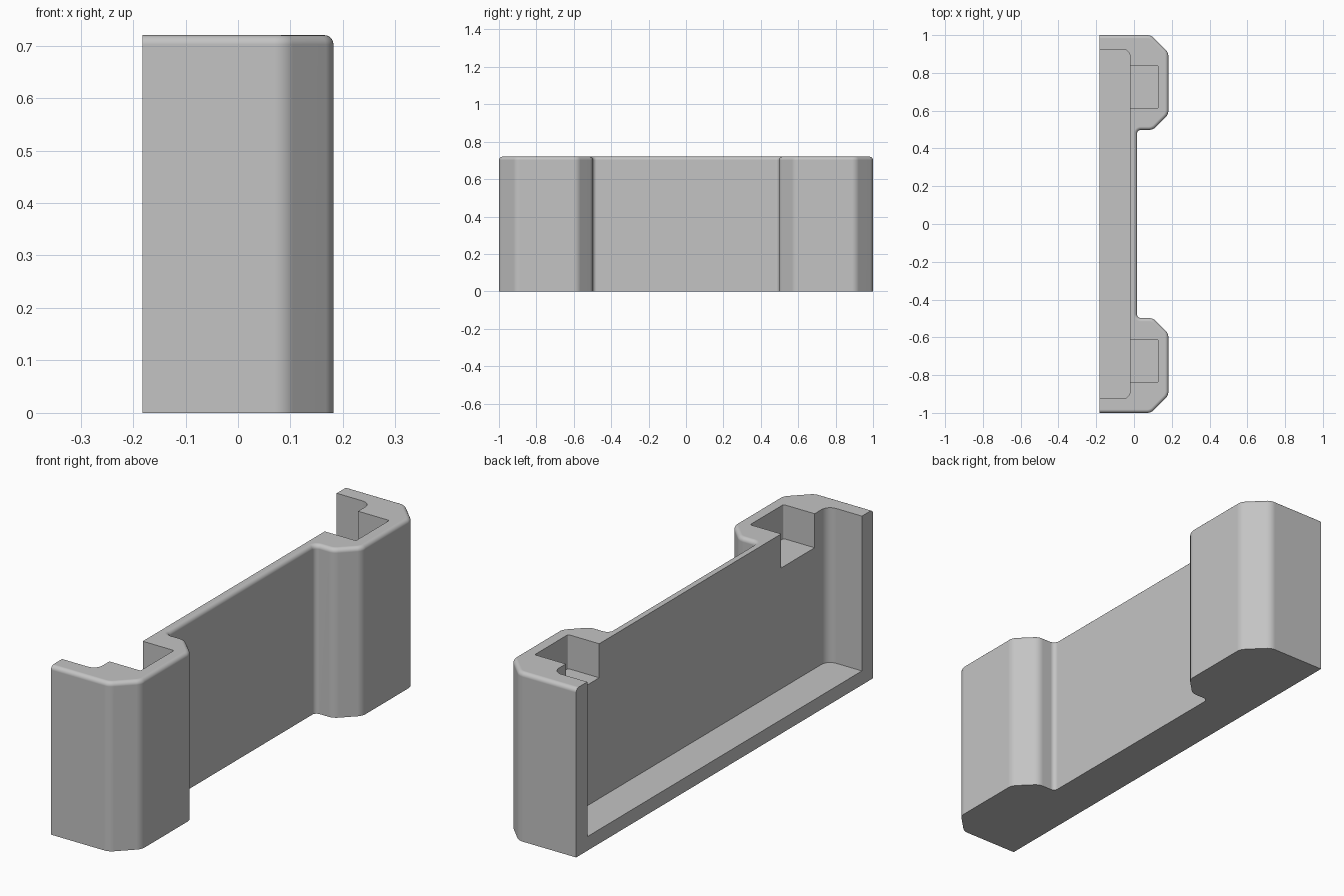
import bpy, bmesh, math
from mathutils import Vector

cube = bpy.data.objects.get("Cube")
if cube:
    bpy.data.objects.remove(cube, do_unlink=True)

HEIGHT, BACK, FLOOR = 0.72, -0.182, 0.06


def rounded(corners, steps=6):
    """Turn (x, y, radius) corners into an outline with filleted corners."""
    out = []
    for i, (x, y, r) in enumerate(corners):
        p = Vector((x, y))
        if not r:
            out.append(p)
            continue
        a = (Vector(corners[i - 1][:2]) - p).normalized()
        b = (Vector(corners[(i + 1) % len(corners)][:2]) - p).normalized()
        half = a.angle(b) / 2
        centre = p + (a + b).normalized() * (r / math.sin(half))
        start = p + a * (r / math.tan(half)) - centre
        end = p + b * (r / math.tan(half)) - centre
        sweep = start.angle_signed(end)
        for k in range(steps + 1):
            t = -sweep * k / steps
            c, s = math.cos(t), math.sin(t)
            out.append(centre + Vector((start.x * c - start.y * s,
                                        start.x * s + start.y * c)))
    return out


def prism(name, corners, z0, z1, top_fillet=0):
    """Extrude an outline upwards, optionally rounding all but the back top edge."""
    bm = bmesh.new()
    base = bm.faces.new([bm.verts.new((p.x, p.y, z0)) for p in rounded(corners)])
    ext = bmesh.ops.extrude_face_region(bm, geom=[base])["geom"]
    bmesh.ops.translate(bm, vec=(0, 0, z1 - z0),
                        verts=[g for g in ext if isinstance(g, bmesh.types.BMVert)])
    bmesh.ops.recalc_face_normals(bm, faces=bm.faces)
    if top_fillet:
        rim = [e for e in bm.edges
               if all(v.co.z > z1 - 1e-4 for v in e.verts)
               and any(v.co.x > BACK + 1e-4 for v in e.verts)]
        bmesh.ops.bevel(bm, geom=rim, offset=top_fillet, segments=5,
                        profile=0.5, affect='EDGES', clamp_overlap=False)
    mesh = bpy.data.meshes.new(name)
    bm.to_mesh(mesh)
    bm.free()
    obj = bpy.data.objects.new(name, mesh)
    bpy.context.collection.objects.link(obj)
    return obj


def cut(target, cutter):
    """Subtract the cutter and remove it."""
    bpy.context.view_layer.objects.active = target
    mod = target.modifiers.new("cut", 'BOOLEAN')
    mod.operation, mod.solver, mod.object = 'DIFFERENCE', 'EXACT', cutter
    bpy.ops.object.modifier_apply(modifier=mod.name)
    bpy.data.objects.remove(cutter, do_unlink=True)


# Outer shell: two chamfered end posts joined by a thin recessed wall
half = [(BACK, 1, 0), (0.09, 1, 0.05), (0.182, 0.908, 0.05),
        (0.182, 0.58, 0.05), (0.1, 0.498, 0.05), (0.016, 0.498, 0.02)]
outline = half + [(x, -y, r) for x, y, r in reversed(half)]
shell = prism("bracket_shell", outline, 0, HEIGHT, top_fillet=0.018)

# Main cavity, open at the back and the top
cavity = [(-0.4, 0.925, 0), (-0.02, 0.925, 0.04),
          (-0.02, -0.925, 0.04), (-0.4, -0.925, 0)]
cut(shell, prism("cavity_cutter", cavity, FLOOR, 1))

# Shallow rectangular pocket in each post
for side in (1, -1):
    pocket = [(-0.1, 0.613 * side, 0), (0.127, 0.613 * side, 0.006),
              (0.127, 0.838 * side, 0.006), (-0.1, 0.838 * side, 0)]
    cut(shell, prism("pocket_cutter", pocket, 0.575, 1))

# Plain grey finish
grey = bpy.data.materials.new("plain_grey")
grey.use_nodes = True
colour = (0.55, 0.55, 0.55, 1)
grey.diffuse_color = colour
grey.node_tree.nodes["Principled BSDF"].inputs["Base Color"].default_value = colour
shell.data.materials.clear()
shell.data.materials.append(grey)

# Smooth fillets with crisp edges
bpy.ops.object.select_all(action='DESELECT')
shell.select_set(True)
bpy.context.view_layer.objects.active = shell
bpy.ops.object.shade_smooth_by_angle(angle=math.radians(30))
weighted = shell.modifiers.new("weighted_normals", 'WEIGHTED_NORMAL')
weighted.keep_sharp = True
